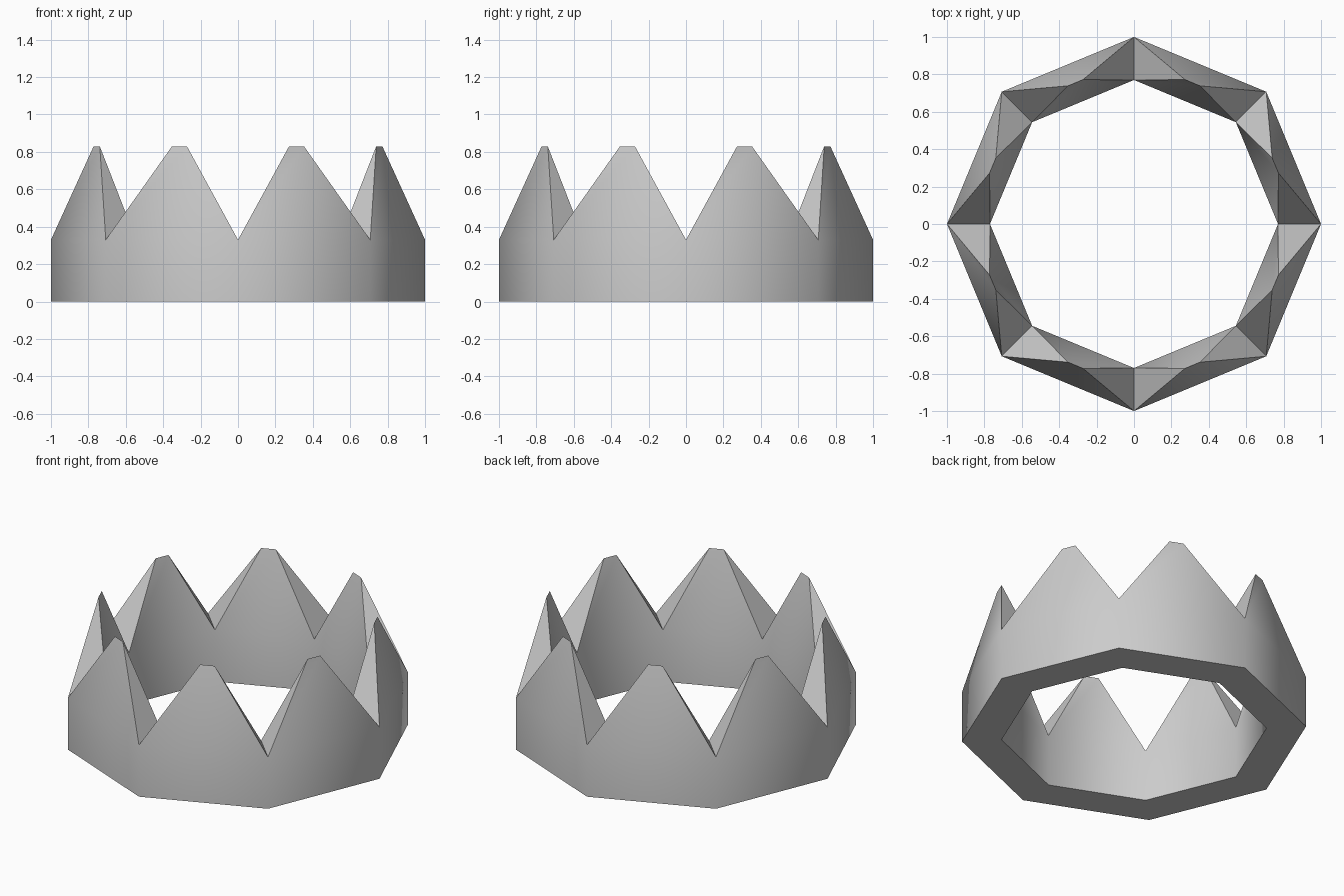
import bpy, bmesh, math
from mathutils import Vector

if "Cube" in bpy.data.objects:
    bpy.data.objects.remove(bpy.data.objects["Cube"])

SIDES = 8
R_OUT, R_IN = 1.0, 0.77
BAND_H, TIP_H = 0.33, 0.83
TIP_HALF = 0.043          # half length of the blunt ridge on each point

bm = bmesh.new()


def ring(radius, z):
    return [bm.verts.new((radius * math.cos(2 * math.pi * i / SIDES),
                          radius * math.sin(2 * math.pi * i / SIDES), z))
            for i in range(SIDES)]


# Octagonal band: outer and inner walls
out_lo, out_hi = ring(R_OUT, 0), ring(R_OUT, BAND_H)
in_lo, in_hi = ring(R_IN, 0), ring(R_IN, BAND_H)

for i in range(SIDES):
    j = (i + 1) % SIDES
    bm.faces.new((out_lo[i], out_lo[j], out_hi[j], out_hi[i]))
    bm.faces.new((in_lo[j], in_lo[i], in_hi[i], in_hi[j]))
    bm.faces.new((out_lo[j], out_lo[i], in_lo[i], in_lo[j]))

    # Wedge-shaped point rising from each side to a short ridge
    mid = (out_hi[i].co + out_hi[j].co + in_hi[i].co + in_hi[j].co) / 4
    along = (out_hi[j].co - out_hi[i].co).normalized() * TIP_HALF
    top = Vector((mid.x, mid.y, TIP_H))
    a, b = bm.verts.new(top - along), bm.verts.new(top + along)
    bm.faces.new((out_hi[i], out_hi[j], b, a))
    bm.faces.new((in_hi[j], in_hi[i], a, b))
    bm.faces.new((in_hi[i], out_hi[i], a))
    bm.faces.new((out_hi[j], in_hi[j], b))

bmesh.ops.recalc_face_normals(bm, faces=bm.faces[:])
mesh = bpy.data.meshes.new("crown_band")
bm.to_mesh(mesh)
bm.free()

# Smooth walls with sharp edges on the points
crown = bpy.data.objects.new("crown_band", mesh)
bpy.context.collection.objects.link(crown)
bpy.context.view_layer.objects.active = crown
crown.select_set(True)
bpy.ops.object.shade_smooth_by_angle(angle=math.radians(50))
